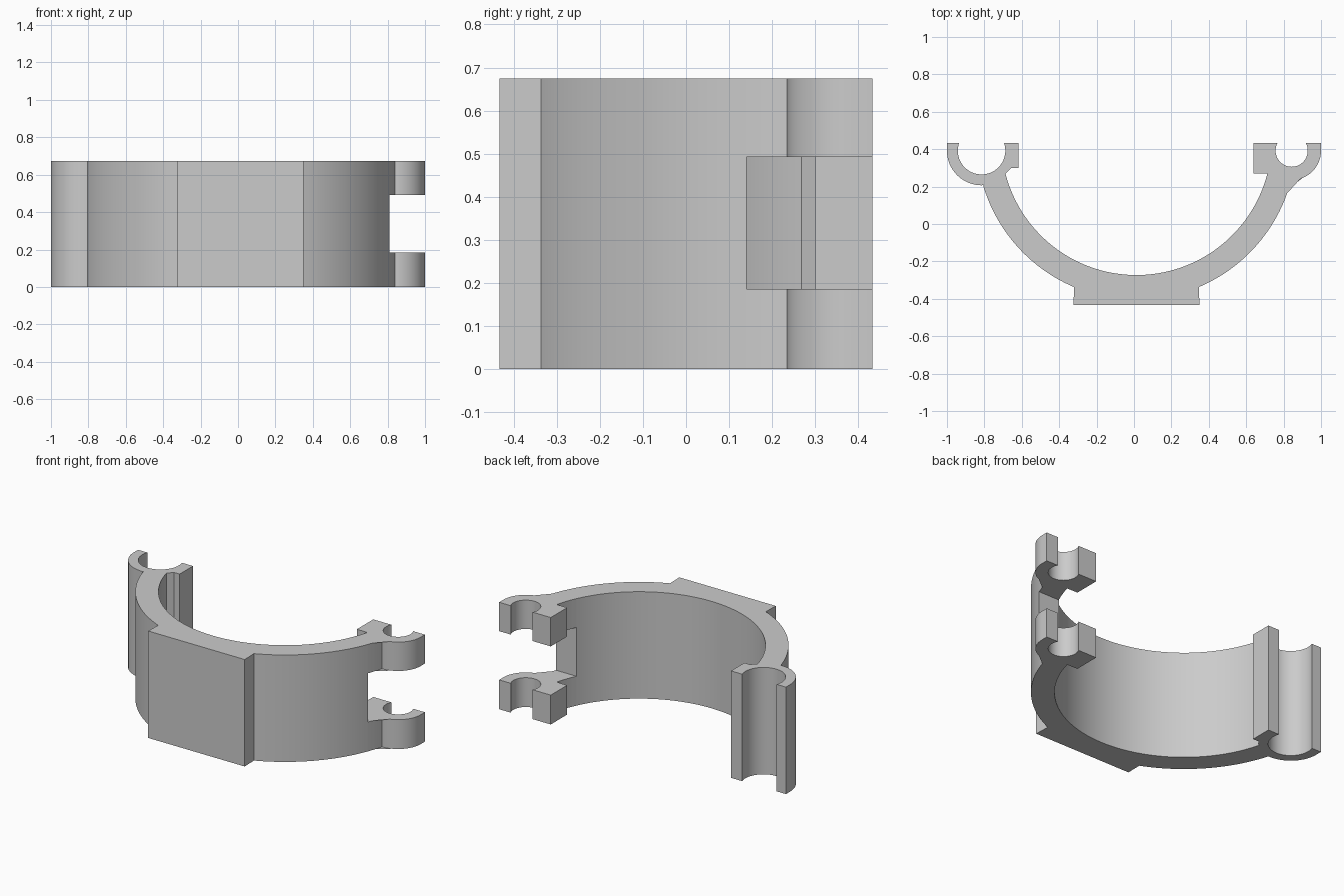
import bpy
import bmesh
from math import cos, sin, radians

cube = bpy.data.objects.get("Cube")
if cube:
    bpy.data.objects.remove(cube, do_unlink=True)

HEIGHT = 0.674
BACK = 0.433
RING = (0.013, 0.45)
LEFT_HOOK = (0.843, 0.392)
RIGHT_HOOK = (-0.815, 0.392)
# Ring angles where the left arm splits into two knuckles
SPLIT_OUTER = -21.26
SPLIT_INNER = -25.39

# Plain grey finish
grey = bpy.data.materials.new("plain grey")
grey.use_nodes = True
grey.diffuse_color = (0.6, 0.6, 0.6, 1)
grey.node_tree.nodes["Principled BSDF"].inputs["Base Color"].default_value = (0.6, 0.6, 0.6, 1)


def arc(center, radius, start, end, steps):
    """Points along a circular arc, angles in degrees."""
    angles = [radians(start + (end - start) * i / steps) for i in range(steps + 1)]
    return [(center[0] + radius * cos(a), center[1] + radius * sin(a)) for a in angles]


def prism(name, outline, bottom, top):
    """Extrude a closed counter-clockwise plan outline between two heights."""
    bm = bmesh.new()
    low = [bm.verts.new((x, y, bottom)) for x, y in outline]
    high = [bm.verts.new((x, y, top)) for x, y in outline]
    bm.faces.new(low[::-1])
    bm.faces.new(high)
    for i in range(len(outline)):
        bm.faces.new((low[i - 1], low[i], high[i], high[i - 1]))
    mesh = bpy.data.meshes.new(name)
    bm.to_mesh(mesh)
    bm.free()
    mesh.materials.append(grey)
    mesh.shade_smooth()
    mesh.set_sharp_from_angle(angle=radians(25))
    obj = bpy.data.objects.new(name, mesh)
    bpy.context.scene.collection.objects.link(obj)


# Clamp body: right hook, half ring and flat mounting pad
body = [(-1, BACK)]
body += arc(RIGHT_HOOK, 0.185, 180, 273, 20)
body += arc(RING, 0.855, 197, 247, 28)
body += [(-0.323, -BACK), (0.35, -BACK)]
body += arc(RING, 0.855, -67, SPLIT_OUTER, 26)
body += arc(RING, 0.723, SPLIT_INNER, -165.4, 76)
body += [(-0.655, 0.30), (-0.617, 0.30), (-0.617, BACK)]
body += arc(RIGHT_HOOK, 0.127, 18.8, -198.8, 40)
prism("clamp_body", body, 0, HEIGHT)

# Two knuckles: end of the left arm with an open hook and a square block
knuckle = arc(RING, 0.855, SPLIT_OUTER, -14.4, 4)
knuckle += arc(LEFT_HOOK, 0.157, -91, 0, 20)
knuckle += [(1, BACK)]
knuckle += arc(LEFT_HOOK, 0.086, 28.5, -208.5, 36)
knuckle += [(0.64, BACK), (0.64, 0.27)]
knuckle += arc(RING, 0.723, -14.5, SPLIT_INNER, 6)
prism("lower_knuckle", knuckle, 0, 0.185)
prism("upper_knuckle", knuckle, 0.492, HEIGHT)
